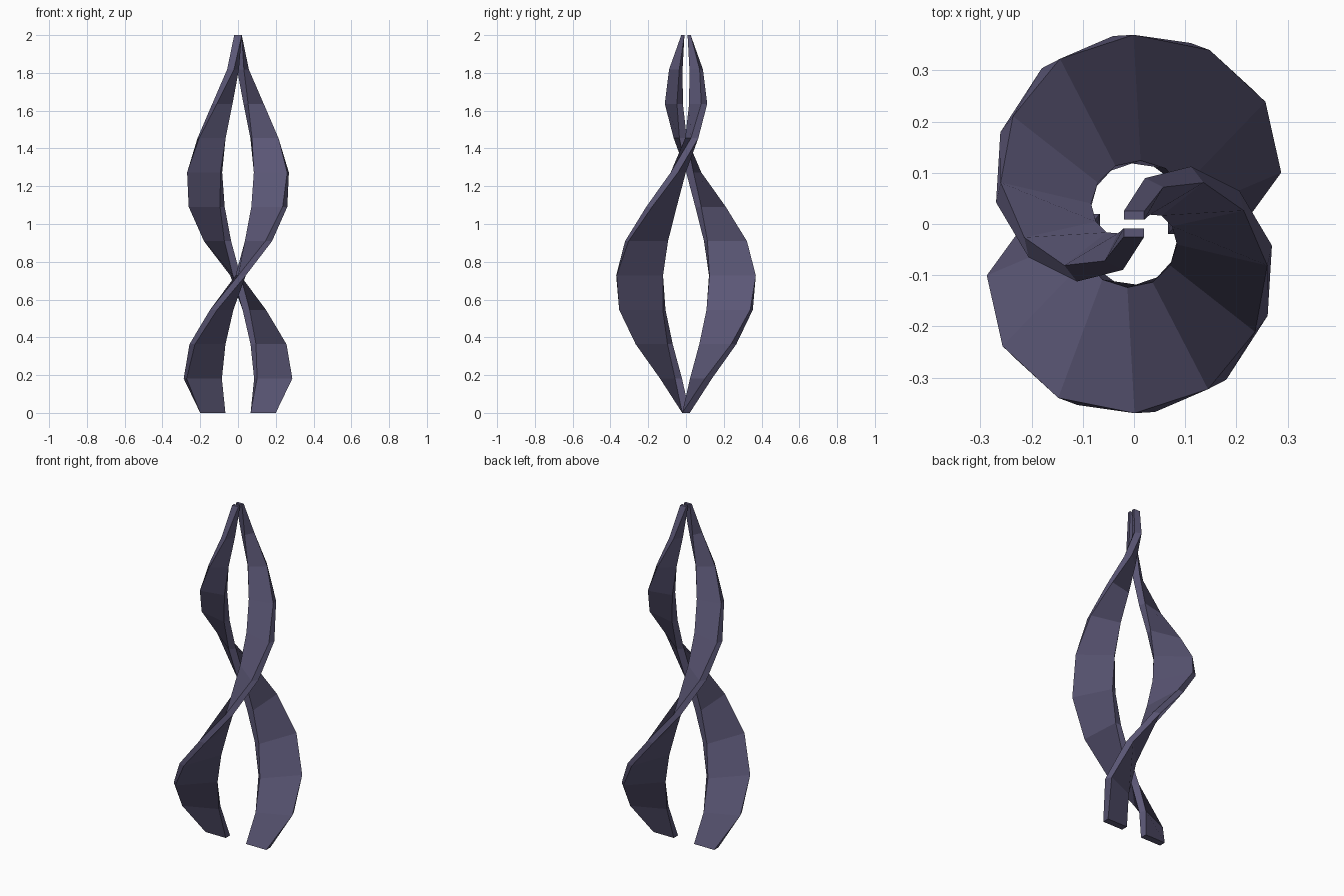
import bpy, bmesh, math

if "Cube" in bpy.data.objects:
    bpy.data.objects.remove(bpy.data.objects["Cube"])

mat = bpy.data.materials.new("dark violet grey")
mat.diffuse_color = (0.105, 0.095, 0.18, 1)
mat.use_nodes = True
mat.node_tree.nodes["Principled BSDF"].inputs["Base Color"].default_value = mat.diffuse_color

# Outer radius of the blade at each of 12 evenly spaced heights
OUTER = [0.20, 0.304, 0.35, 0.37, 0.369, 0.353, 0.316, 0.272, 0.215, 0.157, 0.09, 0.025]
HALF_THICK = 0.02
HEIGHT = 2.0


def blade(name, start):
    """Loft a rectangular section upward while twisting it about z."""
    bm = bmesh.new()
    rings = []
    for i, r in enumerate(OUTER):
        t = i / (len(OUTER) - 1)
        a = start + math.radians(270 * t - 5.4 * math.sin(math.pi * t))
        c, s = math.cos(a), math.sin(a)
        section = [(r / 3, -HALF_THICK), (r, -HALF_THICK), (r, HALF_THICK), (r / 3, HALF_THICK)]
        rings.append([bm.verts.new((u * c - v * s, u * s + v * c, HEIGHT * t)) for u, v in section])
    for lo, hi in zip(rings, rings[1:]):
        for k in range(4):
            n = (k + 1) % 4
            bm.faces.new((lo[n], hi[n], hi[k], lo[k]))
    bm.faces.new(rings[0][::-1])
    bm.faces.new(rings[-1])
    bmesh.ops.recalc_face_normals(bm, faces=bm.faces)
    me = bpy.data.meshes.new(name)
    bm.to_mesh(me)
    bm.free()
    me.materials.append(mat)
    bpy.context.collection.objects.link(bpy.data.objects.new(name, me))


# Two identical blades, half a turn apart
blade("right_twisted_blade", 0)
blade("left_twisted_blade", math.pi)
